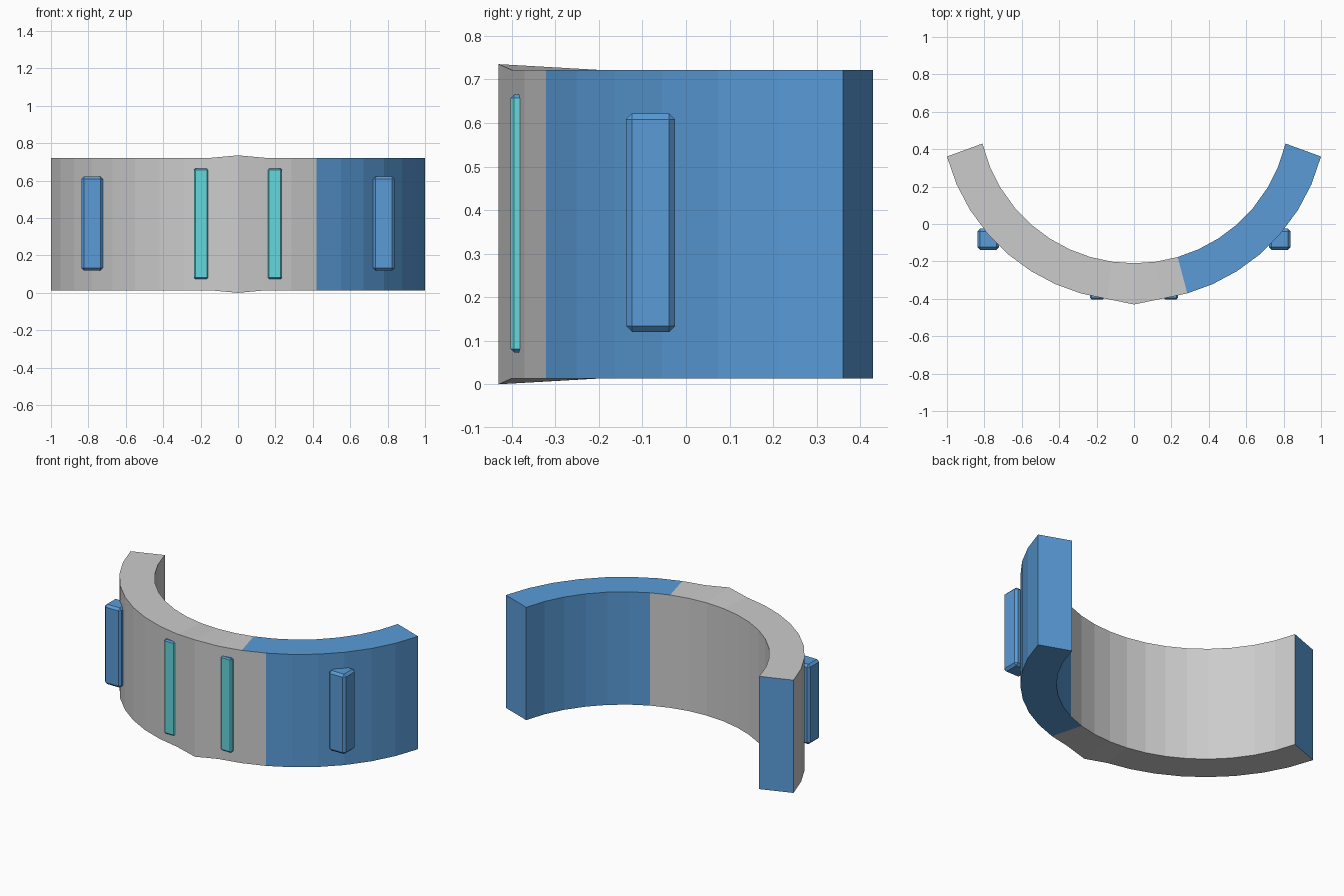
import bpy, bmesh
from math import sin, cos, radians

if "Cube" in bpy.data.objects:
    bpy.data.objects.remove(bpy.data.objects["Cube"])


def material(name, rgb):
    m = bpy.data.materials.new(name)
    m.diffuse_color = (*rgb, 1)
    m.use_nodes = True
    m.node_tree.nodes["Principled BSDF"].inputs["Base Color"].default_value = m.diffuse_color
    return m


grey = material("grey", (0.8, 0.8, 0.8))
blue = material("blue", (0.1, 0.33, 0.68))
teal = material("teal", (0.13, 0.68, 0.72))


def make_object(name, bm, mats):
    bmesh.ops.recalc_face_normals(bm, faces=bm.faces)
    me = bpy.data.meshes.new(name)
    bm.to_mesh(me)
    bm.free()
    for m in mats:
        me.materials.append(m)
    ob = bpy.data.objects.new(name, me)
    bpy.context.collection.objects.link(ob)
    return ob


# Curved band: one rectangular section swept round an arc
CY, R_OUT, R_IN, Z0, Z1 = 0.623, 1.034, 0.833, 0.013, 0.722
half = [0, 8, 16, 24, 32.2, 40.4, 49, 58, 66.5, 75.3]
angles = [-a for a in half[:0:-1]] + half
bm = bmesh.new()
rings = []
for a in angles:
    t = radians(a)
    ti = radians(a * 76.6 / 75.3)
    xo, yo, zb, zt = R_OUT * sin(t), CY - R_OUT * cos(t), Z0, Z1
    if a == 0:  # slight ridge at the front centre
        yo, zb, zt = -0.43, 0.0, 0.735
    xi, yi = R_IN * sin(ti), CY - R_IN * cos(ti)
    rings.append([bm.verts.new(p) for p in
                  ((xo, yo, zb), (xo, yo, zt), (xi, yi, Z1), (xi, yi, Z0))])
for i in range(len(rings) - 1):
    a, b = rings[i], rings[i + 1]
    for k in range(4):
        f = bm.faces.new((a[k], b[k], b[(k + 1) % 4], a[(k + 1) % 4]))
        start = 24 if k in (0, 2) else 16  # walls, then top and bottom
        f.material_index = int(angles[i] >= start)
for r in (rings[0], rings[-1]):
    bm.faces.new(r).material_index = 1
make_object("curved_band", bm, [grey, blue])


# Chamfered box between two corners
def chamfer_box(name, lo, hi, bevel, mats):
    bm = bmesh.new()
    bmesh.ops.create_cube(bm, size=1)
    for v in bm.verts:
        v.co = [(l + h) / 2 + c * (h - l) for l, h, c in zip(lo, hi, v.co)]
    bmesh.ops.bevel(bm, geom=bm.edges[:], offset=bevel, segments=1,
                    profile=0.5, affect='EDGES')
    bm.normal_update()
    if len(mats) > 1:  # end faces take the second colour
        for f in bm.faces:
            f.material_index = int(abs(f.normal.z) > 0.3)
    return make_object(name, bm, mats)


# Mirrored pairs: side posts and front light strips
for side, s in (("left", -1), ("right", 1)):
    x = s * 0.78
    chamfer_box(side + "_side_post", (x - 0.058, -0.138, 0.12),
                (x + 0.058, -0.025, 0.622), 0.014, [blue])
    x = s * 0.197
    chamfer_box(side + "_light_strip", (x - 0.038, -0.403, 0.073),
                (x + 0.038, -0.365, 0.665), 0.008, [teal, blue])
